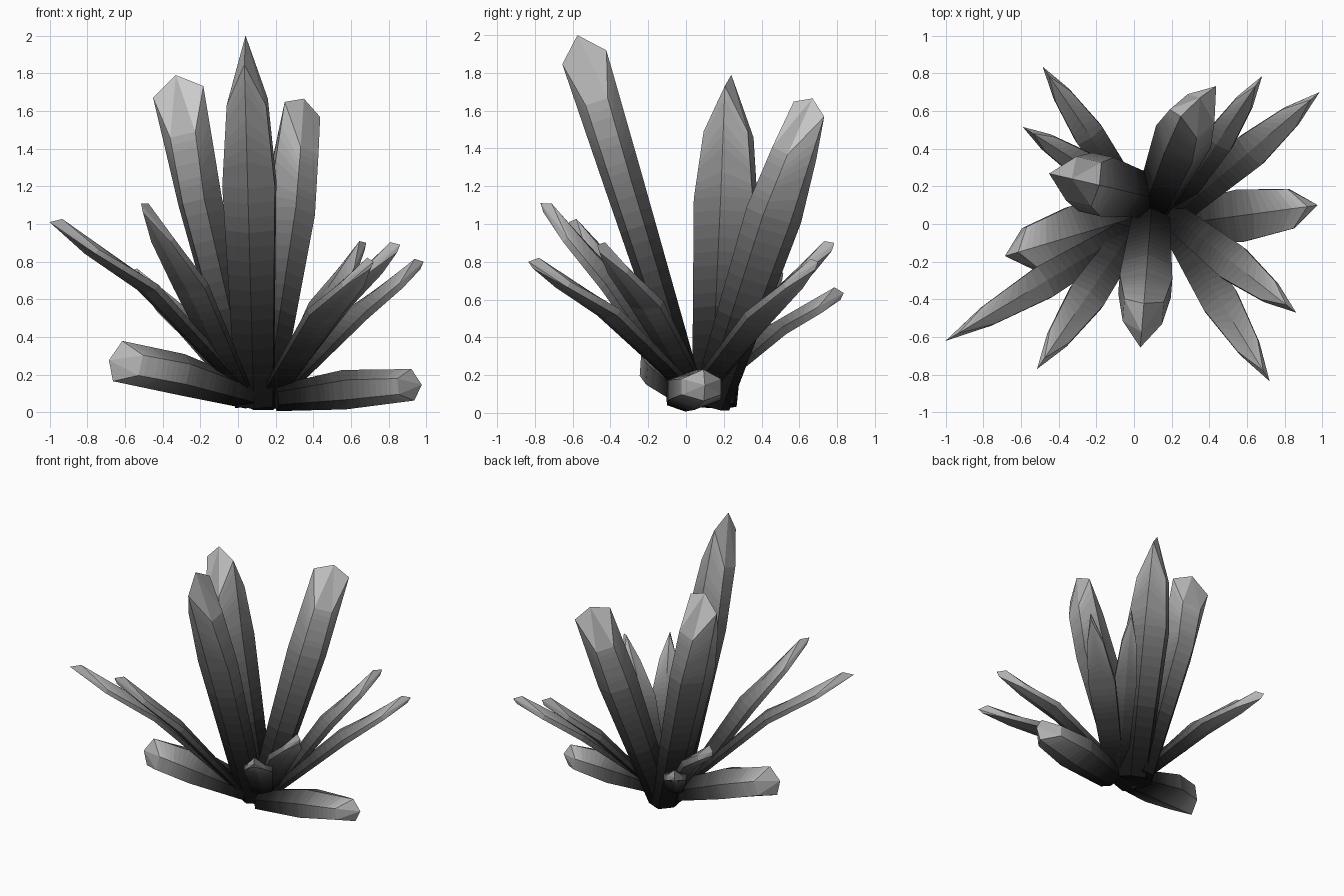
import bpy, bmesh, math
from mathutils import Vector

if "Cube" in bpy.data.objects:
    bpy.data.objects.remove(bpy.data.objects["Cube"])

HEX = [(1, 0), (.5, 1), (-.5, 1), (-1, 0), (-.5, -1), (.5, -1)]

# Greys running from a near-black root to a pale tip
BANDS = 26
greys = []
for i in range(BANDS):
    t = (i + .5) / BANDS
    g = .007 + .6 * t ** 2.3
    m = bpy.data.materials.new(f"grey_{i}")
    m.diffuse_color = (g, g, g, 1)
    m.use_nodes = True
    m.node_tree.nodes["Principled BSDF"].inputs["Base Color"].default_value = m.diffuse_color
    greys.append(m)


def crystal(name, base, tip, depth, width, mid=.57, top_depth=1.1,
            top_width=.75, bow=0, twist=0, low=.82, high=.94):
    """Six-sided shard: narrow base, wide middle, chisel-shaped point.
    depth is the half size in the leaning plane, width the half size across it."""
    base, tip = Vector(base), Vector(tip)
    axis = tip - base
    d = axis.normalized()
    s0 = Vector((0, 0, 1)).cross(d).normalized()
    r0 = d.cross(s0)
    a = math.radians(twist)
    r = r0 * math.cos(a) + s0 * math.sin(a)
    s = r.cross(d)

    def ring(side_t, edge_t, kr, ks, off):
        return [base + axis * (side_t if hs else edge_t) + r * (hr * depth * kr)
                + s * (hs * width * ks) + r0 * off for hr, hs in HEX]

    root = ring(0, 0, .65, .7, 0)
    belly = ring(mid, mid, 1, 1, bow)
    shoulder = ring(low, high, top_depth, top_width, bow * .35)
    # Split the straight sides into short bands so the grey can fade
    rings = []
    for p, q, n in ((root, belly, 15), (belly, shoulder, 9)):
        rings += [[u.lerp(v, k / n) for u, v in zip(p, q)] for k in range(n)]
    rings.append(shoulder)

    bm = bmesh.new()
    vr = [[bm.verts.new(v) for v in rg] for rg in rings]
    point = bm.verts.new(tip)
    bm.faces.new(vr[0])
    for lo, hi in zip(vr, vr[1:]):
        for i in range(6):
            j = (i + 1) % 6
            bm.faces.new((lo[i], lo[j], hi[j], hi[i]))
    for i in range(6):
        bm.faces.new((vr[-1][i], vr[-1][(i + 1) % 6], point))
    bmesh.ops.recalc_face_normals(bm, faces=bm.faces)
    for f in bm.faces:
        t = (f.calc_center_median() - base).dot(axis) / axis.length_squared
        f.material_index = max(0, min(BANDS - 1, int(t * BANDS)))
    me = bpy.data.meshes.new(name)
    bm.to_mesh(me)
    bm.free()
    for m in greys:
        me.materials.append(m)
    bpy.context.collection.objects.link(bpy.data.objects.new(name, me))


# Three tall upright crystals
crystal("tall_crystal_front", (.09, .04, .04), (.04, -.575, 2.0), .105, .14, mid=.6, top_depth=1.17)
crystal("tall_crystal_left", (.06, .15, .04), (-.33, .24, 1.79), .12, .16, mid=.62,
        bow=-.02, top_depth=1.17, high=.95)
crystal("tall_crystal_back", (.12, .13, .04), (.35, .67, 1.665), .14, .14, mid=.62,
        top_depth=.93, twist=25, high=.965)

# Two thick crystals lying near the ground
crystal("low_crystal_right", (.2, -.005, .075), (.975, .1, .147), .105, .14, mid=.47,
        top_depth=.8, bow=.012)
crystal("low_crystal_left", (.06, .05, .09), (-.685, -.17, .277), .11, .155, mid=.5,
        top_depth=1.0, bow=.02)

# Ring of thin blades: base, tip, half depth, half width, upward bow
blades = [
    ((.04, 0, .11), (-1.0, -.62, 1.01), .036, .09, .085),
    ((.02, .01, .09), (-.515, -.77, 1.11), .042, .10, .045),
    ((.19, .03, .11), (.72, -.835, .80), .040, .10, .06),
    ((.20, .05, .12), (.86, -.47, .89), .042, .10, .055),
    ((.23, .06, .11), (.985, .70, .80), .040, .095, .04),
    ((.22, .10, .11), (.68, .785, .90), .042, .08, .045),
    ((.02, .10, .11), (-.485, .835, .635), .045, .08, .05),
    ((.03, .12, .12), (-.59, .515, .74), .048, .075, .055),
]
for i, (b, t, dep, w, bow) in enumerate(blades):
    crystal(f"thin_crystal_{i + 1}", b, t, dep, w, mid=.54, top_depth=.85,
            top_width=.62, bow=bow, low=.8, high=.965)
